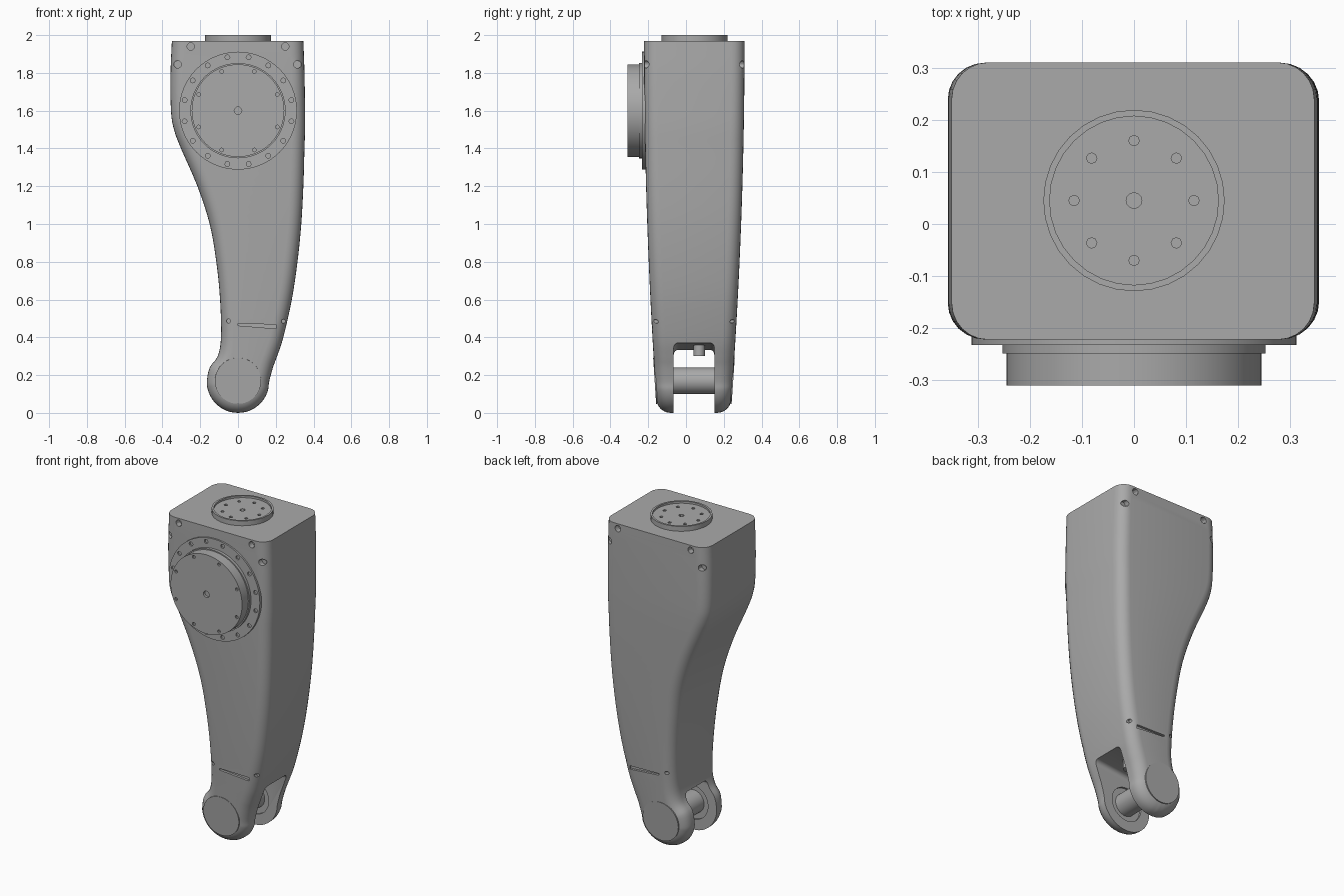
import bpy, bmesh
from math import sin, cos, pi, radians
from mathutils import Matrix, Vector

if "Cube" in bpy.data.objects:
    bpy.data.objects.remove(bpy.data.objects["Cube"])

grey = bpy.data.materials.new("grey_metal")
grey.use_nodes = True
GREY = (0.4, 0.4, 0.4, 1)
grey.diffuse_color = GREY
grey.node_tree.nodes["Principled BSDF"].inputs["Base Color"].default_value = GREY

TOP, ROUND, FOOT = 1.97, 0.07, 0.165


def finish(bm, name):
    bmesh.ops.recalc_face_normals(bm, faces=bm.faces)
    mesh = bpy.data.meshes.new(name)
    bm.to_mesh(mesh)
    bm.free()
    mesh.materials.append(grey)
    ob = bpy.data.objects.new(name, mesh)
    bpy.context.collection.objects.link(ob)
    return ob


def rod(bm, start, end, r, sides=48):
    """Closed cylinder between two points."""
    a, b = Vector(start), Vector(end)
    turn = (b - a).to_track_quat('Z', 'Y').to_matrix().to_4x4()
    bmesh.ops.create_cone(bm, cap_ends=True, segments=sides, radius1=r, radius2=r,
                          depth=(b - a).length, matrix=Matrix.Translation((a + b) / 2) @ turn)


def prism(bm, outline, y0, y1):
    """Extrude an x,z outline along y."""
    face = bm.faces.new([bm.verts.new((x, y0, z)) for x, z in outline])
    out = bmesh.ops.extrude_face_region(bm, geom=[face])
    moved = [v for v in out["geom"] if isinstance(v, bmesh.types.BMVert)]
    bmesh.ops.translate(bm, verts=moved, vec=(0, y1 - y0, 0))


def select(ob):
    bpy.ops.object.select_all(action='DESELECT')
    bpy.context.view_layer.objects.active = ob
    ob.select_set(True)


def cut(ob, bm):
    cutter = finish(bm, "cutter")
    cutter.hide_render = True
    mod = ob.modifiers.new("cut", 'BOOLEAN')
    mod.operation, mod.solver, mod.object = 'DIFFERENCE', 'EXACT', cutter
    select(ob)
    bpy.ops.object.modifier_apply(modifier=mod.name)
    bpy.data.objects.remove(cutter)


def smooth(ob):
    select(ob)
    bpy.ops.object.shade_smooth_by_angle(angle=radians(30))


def front_y(z):
    return -0.222 + 0.07 * (1 - z / TOP) ** 2


def back_y(z):
    return 0.31 - 0.075 * (1 - z / TOP) ** 2


# Side outline: rounded foot, then rows of height, right edge, left edge
rows = [(FOOT * (1 - cos(a)), -FOOT * sin(a), FOOT * sin(a))
        for a in (radians(d) for d in range(0, 91, 15))]
rows += [(0.24, -0.15, 0.185), (0.3, -0.108, 0.207), (0.4, -0.09, 0.24), (0.6, -0.095, 0.285),
         (0.8, -0.115, 0.315), (1.0, -0.15, 0.335), (1.2, -0.215, 0.346), (1.4, -0.302, 0.352),
         (1.5, -0.339, 0.355), (1.6, -0.355, 0.355), (1.8, -0.357, 0.352), (TOP, -0.35, 0.346)]


def spline(points, steps=4):
    pts = [Vector(p) for p in points]
    pts = [2 * pts[0] - pts[1]] + pts + [2 * pts[-1] - pts[-2]]
    out = []
    for p0, p1, p2, p3 in zip(pts, pts[1:], pts[2:], pts[3:]):
        for k in range(steps):
            t = k / steps
            m1, m2 = (p2 - p0) / 2, (p3 - p1) / 2
            out.append(p1 * (2*t**3 - 3*t**2 + 1) + m1 * (t**3 - 2*t**2 + t)
                       + p2 * (3*t**2 - 2*t**3) + m2 * (t**3 - t**2))
    return out + [pts[-2]]


curve = spline(rows)
outline = [Vector((p[1], p[0])) for p in reversed(curve)] + [Vector((p[2], p[0])) for p in curve[1:]]
last = len(outline) - 1
inward = []
for i in range(last + 1):
    d = outline[min(i + 1, last)] - outline[max(i - 1, 0)]
    n = Vector((-d.y, d.x)).normalized()
    inward.append(Vector((1 if i == 0 else -1, 0)) if i in (0, last) else n)

# Leg shell: outline rings rounded over toward front and back faces
bm = bmesh.new()
rings = []
angles = [radians(90 - 15 * k) for k in range(7)]
for face_y, sign, order in ((front_y, 1, angles), (back_y, -1, angles[::-1])):
    for a in order:
        ring = []
        for p, n in zip(outline, inward):
            q = p + n * ROUND * (1 - cos(a))
            ring.append(bm.verts.new((q.x, face_y(q.y) + sign * ROUND * (1 - sin(a)), q.y)))
        rings.append(ring)
for r0, r1 in zip(rings, rings[1:]):
    for i in range(last):
        bm.faces.new((r0[i], r0[i + 1], r1[i + 1], r1[i]))
for ring in (rings[0], rings[-1]):
    for i in range(last // 2):
        quad = (ring[i], ring[i + 1], ring[last - i - 1], ring[last - i])
        bm.faces.new(list(dict.fromkeys(quad)))
bm.faces.new([r[0] for r in rings] + [r[last] for r in reversed(rings)])
leg = finish(bm, "leg_shell")

# Fork slot with sloping roof
bm = bmesh.new()
prism(bm, [(-0.4, -0.1), (0.4, -0.1), (0.4, 0.39), (-0.4, 0.3)], -0.065, 0.15)
roof = [e for e in bm.edges if all(v.co.z > 0.2 for v in e.verts)
        and abs(e.verts[0].co.y - e.verts[1].co.y) < 0.01]
bmesh.ops.bevel(bm, geom=roof, offset=0.025, segments=4, affect='EDGES', profile=0.5)
cut(leg, bm)

# Bearing recesses on the inner fork walls
bm = bmesh.new()
rod(bm, (0, -0.077, 0.17), (0, 0.162, 0.17), 0.105)
cut(leg, bm)

# Screw holes and tapered slits on front and back
bm = bmesh.new()
for face_y, s in ((front_y, -1), (back_y, 1)):
    for x, z, r in ((0.25, 1.94, 0.02), (-0.25, 1.94, 0.02), (0.315, 1.845, 0.02),
                    (-0.32, 1.845, 0.02), (-0.05, 0.487, 0.011), (0.24, 0.485, 0.011)):
        y = face_y(z)
        rod(bm, (x, y + s * 0.05, z), (x, y - s * 0.035, z), r, 12)
    y = face_y(0.46)
    prism(bm, [(0, 0.472), (0, 0.462), (0.2, 0.446), (0.2, 0.468)], y + s * 0.03, y - s * 0.015)
cut(leg, bm)
smooth(leg)

# Thin round caps over the pivot, tilted with the fork faces
for name, face_y, s in (("front_pivot_cap", front_y, -1), ("back_pivot_cap", back_y, 1)):
    mid = Vector((0, face_y(0.17), 0.17))
    slope = (face_y(0.25) - face_y(0.09)) / 0.16
    normal = Vector((0, s, -s * slope)).normalized()
    bm = bmesh.new()
    rod(bm, mid - normal * 0.005, mid + normal * 0.0025, 0.122)
    smooth(finish(bm, name))

# Axle and stop pin inside the fork
bm = bmesh.new()
rod(bm, (0, -0.09, 0.17), (0, 0.175, 0.17), 0.07)
smooth(finish(bm, "axle"))
bm = bmesh.new()
rod(bm, (0.1, 0.07, 0.3), (0.1, 0.07, 0.4), 0.03, 24)
smooth(finish(bm, "stop_pin"))


# Holes around a circle on the front
def front_holes(bm, count, radius, y0, y1, size, phase):
    for k in range(count):
        a = 2 * pi * k / count + phase
        x, z = radius * cos(a), 1.6 + radius * sin(a)
        rod(bm, (x, y0, z), (x, y1, z), size, 8)


# Front flange
bm = bmesh.new()
rod(bm, (0, -0.2, 1.6), (0, -0.232, 1.6), 0.312, 64)
flange = finish(bm, "front_flange")
bm = bmesh.new()
front_holes(bm, 16, 0.288, -0.26, -0.222, 0.013, pi / 16)
cut(flange, bm)
smooth(flange)

# Front hub: shoulder and drive disc
bm = bmesh.new()
rod(bm, (0, -0.21, 1.6), (0, -0.249, 1.6), 0.252, 64)
smooth(finish(bm, "hub_shoulder"))
bm = bmesh.new()
rod(bm, (0, -0.24, 1.6), (0, -0.31, 1.6), 0.245, 64)
hub = finish(bm, "hub_disc")
bm = bmesh.new()
front_holes(bm, 8, 0.225, -0.33, -0.295, 0.01, pi / 8)
rod(bm, (0, -0.33, 1.6), (0, -0.295, 1.6), 0.02, 12)
cut(hub, bm)
smooth(hub)

# Top mount: rimmed disc with a shallow recess and bolt holes
bm = bmesh.new()
rod(bm, (0, 0.045, 1.95), (0, 0.045, 2), 0.174, 32)
mount = finish(bm, "top_mount")
bm = bmesh.new()
rod(bm, (0, 0.045, 1.988), (0, 0.045, 2.05), 0.162, 32)
cut(mount, bm)
bm = bmesh.new()
rod(bm, (0, 0.045, 1.97), (0, 0.045, 2.02), 0.015, 12)
for k in range(8):
    x, y = 0.115 * cos(k * pi / 4), 0.045 + 0.115 * sin(k * pi / 4)
    rod(bm, (x, y, 1.97), (x, y, 2.02), 0.01, 8)
cut(mount, bm)
smooth(mount)
